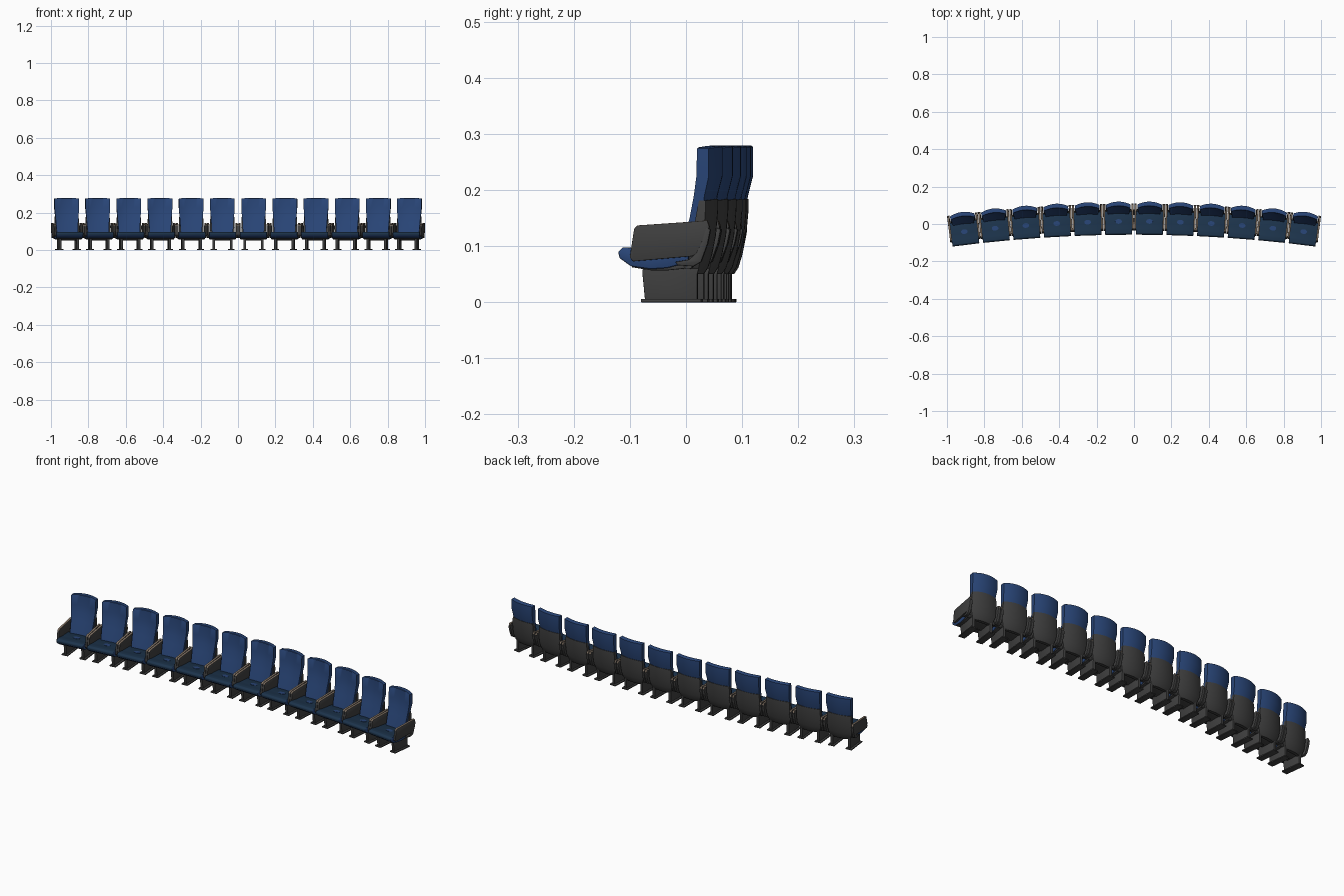
import bpy, bmesh, math
from mathutils import Matrix

if "Cube" in bpy.data.objects:
    bpy.data.objects.remove(bpy.data.objects["Cube"])


def material(name, rgb):
    m = bpy.data.materials.new(name)
    m.diffuse_color = (*rgb, 1)
    m.use_nodes = True
    m.node_tree.nodes["Principled BSDF"].inputs["Base Color"].default_value = m.diffuse_color
    return m


BLUE = material("blue_fabric", (0.022, 0.060, 0.185))
TEAL = material("dark_seat_fabric", (0.012, 0.034, 0.072))
GREY = material("charcoal_plastic", (0.052, 0.052, 0.052))
WOOD = material("tan_armrest", (0.24, 0.185, 0.14))

# The row is an arc of twelve identical units
COUNT, RADIUS, PITCH = 12, 7.5, 0.165
places = []
for i in range(COUNT):
    a = (i - (COUNT - 1) / 2) * PITCH / RADIUS
    places.append(Matrix.Translation((RADIUS * math.sin(a), -RADIUS * (1 - math.cos(a)), 0))
                  @ Matrix.Rotation(-a, 4, 'Z'))


def place(name, bm, mats, rule=None, angle=35):
    """Turn a bmesh into one shared mesh and put it in every unit."""
    bmesh.ops.recalc_face_normals(bm, faces=bm.faces[:])
    bm.normal_update()
    if rule:
        for f in bm.faces:
            f.material_index = rule(f)
    me = bpy.data.meshes.new(name)
    bm.to_mesh(me)
    bm.free()
    for m in mats:
        me.materials.append(m)
    me.shade_smooth()
    me.set_sharp_from_angle(angle=math.radians(angle))
    for i, mat in enumerate(places):
        ob = bpy.data.objects.new(f"{name}_{i + 1}", me)
        ob.matrix_world = mat
        bpy.context.collection.objects.link(ob)


def prism(bm, profile, x0, x1, bevel=0.0):
    """Extrude a (y, z) profile from x0 to x1."""
    part = bmesh.new()
    f = part.faces.new([part.verts.new((x0, y, z)) for y, z in profile])
    r = bmesh.ops.extrude_face_region(part, geom=[f])
    bmesh.ops.translate(part, vec=(x1 - x0, 0, 0),
                        verts=[v for v in r['geom'] if isinstance(v, bmesh.types.BMVert)])
    bmesh.ops.recalc_face_normals(part, faces=part.faces[:])
    if bevel:
        bmesh.ops.bevel(part, geom=part.edges[:], offset=bevel, segments=2,
                        profile=0.5, affect='EDGES', clamp_overlap=True)
    tmp = bpy.data.meshes.new("tmp")
    part.to_mesh(tmp)
    part.free()
    bm.from_mesh(tmp)
    bpy.data.meshes.remove(tmp)


def pair(bm, profile, x0, x1, bevel=0.0):
    prism(bm, profile, x0, x1, bevel)
    prism(bm, profile, -x1, -x0, bevel)


def rect(y0, y1, z0, z1):
    return [(y0, z0), (y1, z0), (y1, z1), (y0, z1)]


def loft(rows, n=10):
    """Bowed panel; each row is z, half width, front y and rear y at the sides,
    front bow, rear bow, lift of the middle."""
    bm = bmesh.new()
    loops = []
    us = [2 * k / n - 1 for k in range(n + 1)]
    for z, w, yf, yr, bf, br, lift in rows:
        pts = [(u * w, yf + bf * (1 - u * u), z + lift * (1 - u * u)) for u in us]
        pts += [(u * w, yr + br * (1 - u * u), z + lift * (1 - u * u)) for u in reversed(us)]
        loops.append([bm.verts.new(p) for p in pts])
    m = len(loops[0])
    for a, b in zip(loops, loops[1:]):
        for k in range(m):
            bm.faces.new((a[k], a[(k + 1) % m], b[(k + 1) % m], b[k]))
    for lp in (loops[0], loops[-1]):
        for k in range(n):
            bm.faces.new((lp[k], lp[k + 1], lp[m - 2 - k], lp[m - 1 - k]))
    return bm


# Padded backrest
place("backrest", loft([
    (0.075, 0.055, 0.050, 0.072, 0.003, 0.015, 0),
    (0.100, 0.057, 0.055, 0.081, 0.004, 0.015, 0),
    (0.150, 0.060, 0.069, 0.090, 0.007, 0.015, 0),
    (0.190, 0.063, 0.077, 0.096, 0.010, 0.015, 0),
    (0.225, 0.066, 0.082, 0.104, 0.012, 0.016, 0),
    (0.274, 0.066, 0.083, 0.104, 0.013, 0.016, 0.003),
    (0.276, 0.064, 0.085, 0.102, 0.013, 0.015, 0.003)]), [BLUE], angle=40)

# Hard shell behind the lower back
place("back_shell", loft([
    (0.050, 0.042, 0.068, 0.080, 0.002, 0.006, 0),
    (0.062, 0.056, 0.066, 0.085, 0.003, 0.009, 0),
    (0.085, 0.064, 0.066, 0.090, 0.005, 0.011, 0),
    (0.120, 0.066, 0.075, 0.095, 0.008, 0.013, 0),
    (0.165, 0.065, 0.083, 0.098, 0.010, 0.014, 0),
    (0.181, 0.063, 0.086, 0.098, 0.011, 0.014, 0.003)]), [GREY], angle=40)

# Seat cushion: dark top and front lip, blue sides and front underside
bm = bmesh.new()
prism(bm, [(-0.058, 0.090), (-0.056, 0.079), (-0.035, 0.064), (0.0, 0.059), (0.03, 0.061),
           (0.068, 0.071), (0.068, 0.088), (0.0, 0.092), (-0.030, 0.097), (-0.050, 0.098)],
      -0.072, 0.072, 0.003)
place("seat_cushion", bm, [BLUE, TEAL],
      lambda f: int(f.normal.z > 0.5 or (f.normal.y < -0.5 and f.normal.z > -0.3)), 40)

# Flat round button in the middle of the seat
bm = bmesh.new()
bmesh.ops.create_cone(bm, cap_ends=True, segments=16, radius1=0.018, radius2=0.018, depth=0.002,
                      matrix=Matrix.Translation((0, 0.014, 0.0916)) @ Matrix.Rotation(-0.06, 4, 'X')
                      @ Matrix.Diagonal((1, 0.7, 1, 1)))
place("seat_button", bm, [BLUE])

# Tray below the seat and hinge bar between the legs
bm = bmesh.new()
prism(bm, [(-0.034, 0.0625), (0.0, 0.057), (0.03, 0.057), (0.060, 0.060), (0.075, 0.066),
           (0.065, 0.073), (0.03, 0.064), (0.0, 0.062), (-0.030, 0.066)],
      -0.069, 0.069, 0.001)
prism(bm, [(-0.005, 0.060), (0.010, 0.052), (0.060, 0.054), (0.070, 0.066)], -0.045, 0.045, 0.002)
place("seat_tray", bm, [GREY])
bm = bmesh.new()
bmesh.ops.create_cone(bm, cap_ends=True, segments=12, radius1=0.009, radius2=0.009, depth=0.146,
                      matrix=Matrix.Translation((0, 0.068, 0.068)) @ Matrix.Rotation(math.pi / 2, 4, 'Y'))
place("hinge_bar", bm, [GREY])

# Armrest side panels with tan top edges
bm = bmesh.new()
pair(bm, [(-0.036, 0.080), (-0.030, 0.073), (0.075, 0.082), (0.092, 0.090), (0.107, 0.135),
          (0.103, 0.146), (0.080, 0.144), (-0.022, 0.137), (-0.028, 0.131)], 0.0710, 0.0815, 0.0008)
place("armrest", bm, [GREY, WOOD], lambda f: int(f.normal.z > 0.3))

# Curved bracket carrying each armrest from the hinge
bm = bmesh.new()
pair(bm, [(0.046, 0.072), (0.050, 0.066), (0.078, 0.064), (0.092, 0.072), (0.104, 0.105),
          (0.109, 0.130), (0.101, 0.133), (0.095, 0.112), (0.084, 0.088), (0.070, 0.076)],
     0.069, 0.082, 0.0012)
place("armrest_bracket", bm, [GREY])

# Legs and floor plates
bm = bmesh.new()
pair(bm, [(-0.012, 0.004), (0.082, 0.004), (0.082, 0.050), (0.088, 0.072), (0.030, 0.078),
          (-0.012, 0.066), (-0.017, 0.056)], 0.040, 0.054, 0.0012)
place("leg", bm, [GREY])
bm = bmesh.new()
pair(bm, rect(-0.018, 0.090, 0, 0.006), 0.031, 0.064, 0.001)
place("floor_plate", bm, [GREY])
